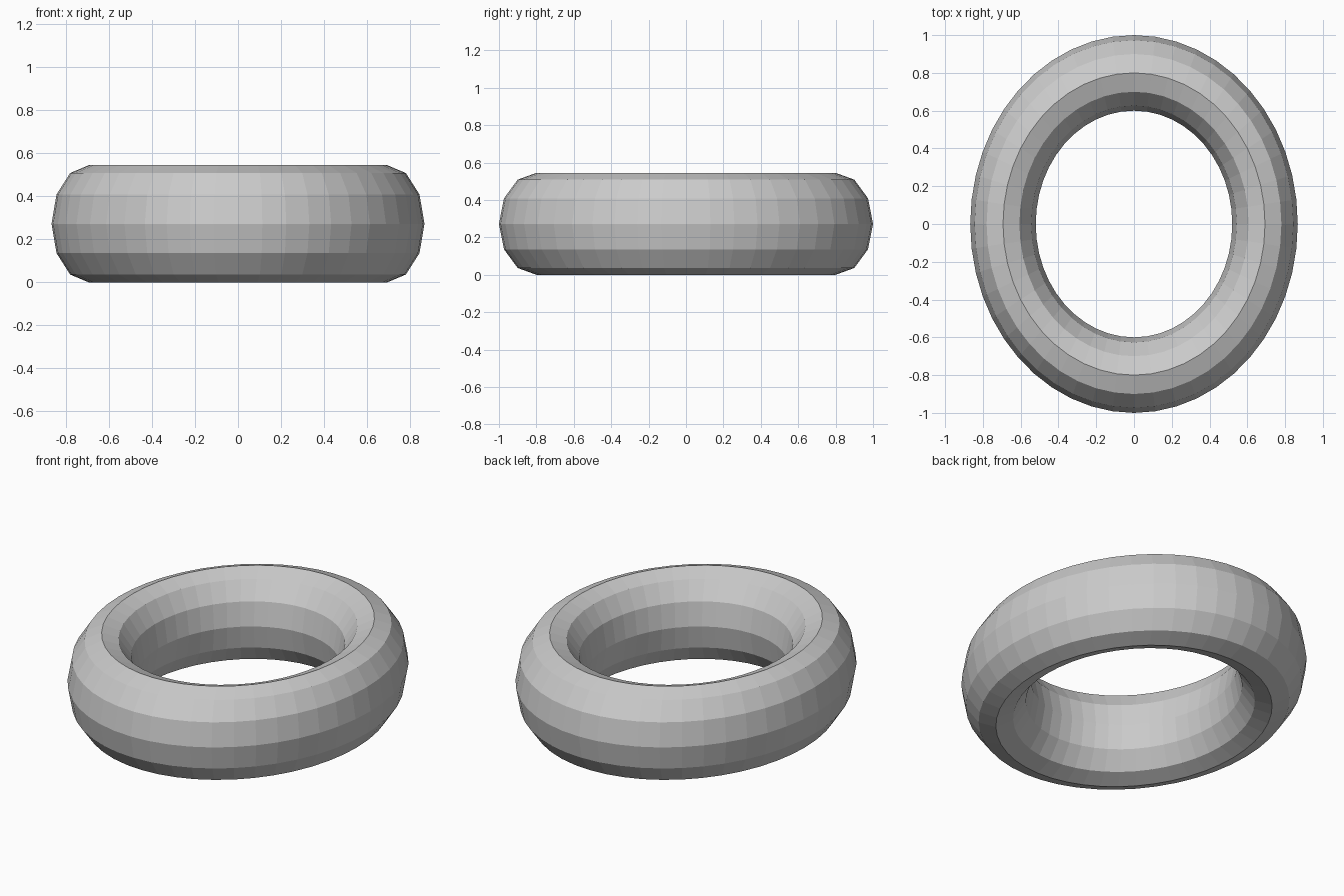
import bpy

# Remove the default cube
cube = bpy.data.objects.get("Cube")
if cube:
    bpy.data.objects.remove(cube, do_unlink=True)

# Plain grey material
grey = bpy.data.materials.new("grey")
grey.use_nodes = True
colour = (0.6, 0.6, 0.6, 1)
grey.diffuse_color = colour
grey.node_tree.nodes["Principled BSDF"].inputs["Base Color"].default_value = colour

# Faceted oval ring, stretched upwards
bpy.ops.mesh.primitive_torus_add(
    major_segments=48, minor_segments=12,
    major_radius=0.8, minor_radius=0.2, location=(0, 0, 0.2725))
ring = bpy.context.object
ring.name = "oval_ring"
ring.scale = (0.867, 1, 1.3625)
bpy.ops.object.transform_apply(location=True, rotation=False, scale=True)
ring.data.materials.append(grey)
bpy.ops.object.shade_flat()
